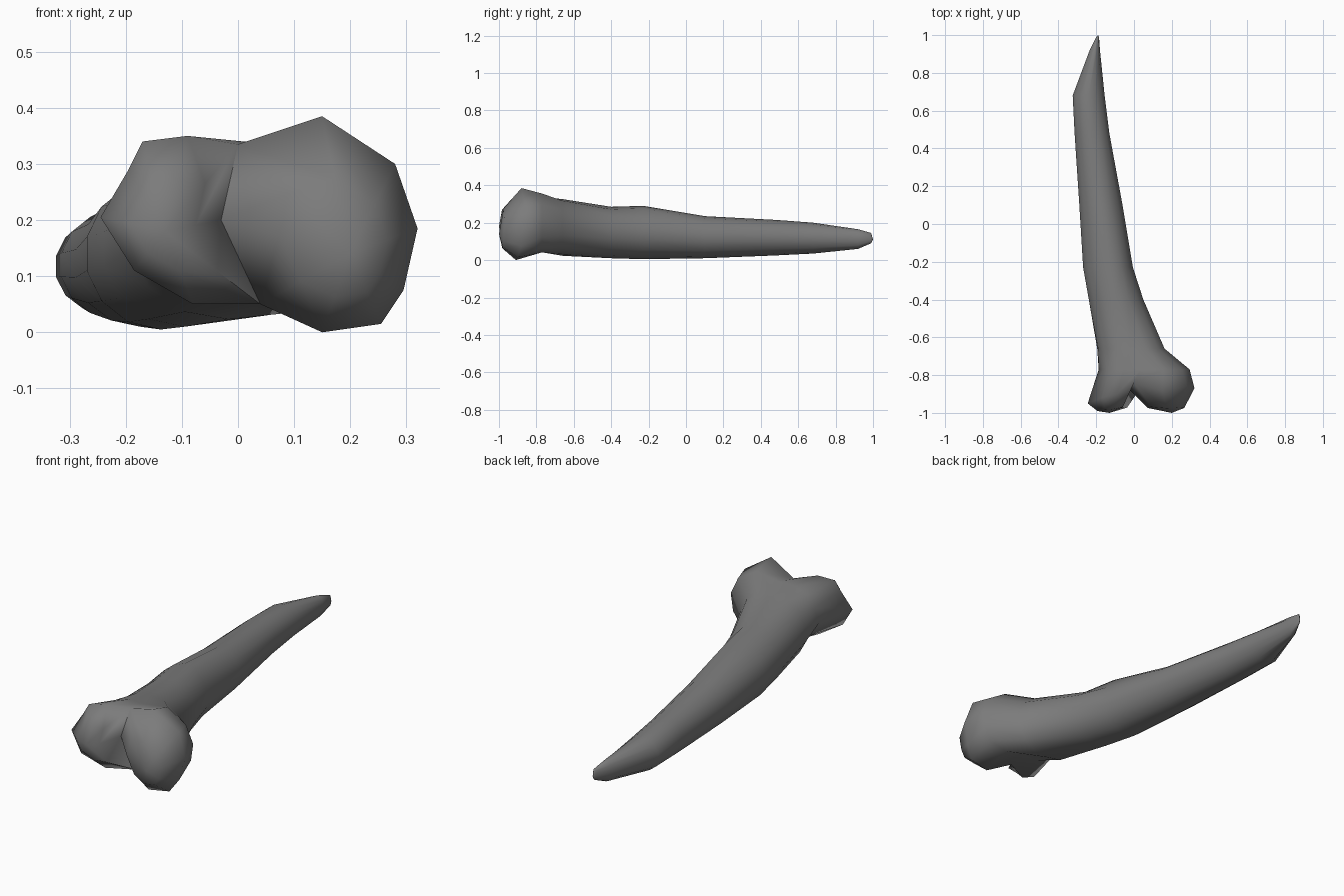
import bpy, bmesh, math
from mathutils import Vector

cube = bpy.data.objects.get("Cube")
if cube:
    bpy.data.objects.remove(cube, do_unlink=True)

grey = bpy.data.materials.new("bone_grey")
grey.use_nodes = True
colour = (0.2, 0.2, 0.2, 1)
grey.diffuse_color = colour
grey.node_tree.nodes["Principled BSDF"].inputs["Base Color"].default_value = colour

# Widest outline of the two-lobed head, clockwise from the top notch
head = [Vector(p) for p in (
    (0, -.84, .335), (.15, -.88, .385), (.28, -.86, .3), (.32, -.87, .185),
    (.295, -.88, .075), (.255, -.9, .015), (.15, -.91, 0), (.04, -.86, .05),
    (-.08, -.92, .05), (-.185, -.96, .11), (-.245, -.95, .205),
    (-.195, -.93, .29), (-.17, -.92, .34), (-.09, -.9, .35))]
SIDES = len(head)

# Shaft sections: y, left, right, bottom, top, blend towards the head outline
sections = [
    (-.77, -.13, .27, .07, .34, .5),
    (-.66, -.19, .145, .02, .325, .1),
    (-.4, -.24, .05, .01, .285, 0),
    (-.23, -.27, -.005, .005, .275, 0),
    (.1, -.29, -.06, .01, .235, 0),
    (.48, -.315, -.13, .025, .215, 0),
    (.68, -.325, -.155, .035, .2, 0),
    (.92, -.235, -.18, .06, .165, 0),
    (.99, -.2, -.185, .09, .145, 0)]

bm = bmesh.new()


def section_ring(y, left, right, bottom, top, blend):
    ring = []
    for i, h in enumerate(head):
        a = math.pi / 2 - math.tau * i / SIDES
        x = (left + right) / 2 + (right - left) / 2 * math.cos(a) * 1.02
        z = (bottom + top) / 2 + (top - bottom) / 2 * math.sin(a)
        p = Vector((x, y, z)).lerp(Vector((h.x, y, h.z)), blend)
        ring.append(bm.verts.new(p))
    return ring


def bridge(a, b):
    n = len(a)
    for i in range(n):
        j = (i + 1) % n
        bm.faces.new((a[i], a[j], b[j], b[i]))


def fan(ring, tip):
    for i, v in enumerate(ring):
        bm.faces.new((v, ring[(i + 1) % len(ring)], tip))


# Shaft, from the head outline back to the splintered tip
front = [bm.verts.new(p) for p in head]
rings = [front] + [section_ring(*s) for s in sections]
for a, b in zip(rings, rings[1:]):
    bridge(a, b)
fan(rings[-1], bm.verts.new((-.19, 1, .11)))

# Raised ridge on the upper side of the shaft
for i in (0, 1):
    rings[4][i].co += Vector((.01, 0, .015))

# Two rounded lobes meeting in a groove
groove = bm.verts.new((-.03, -.87, .2))


def lobe(loop, centre):
    c = Vector(centre)
    inner = []
    for v in loop:
        p = v.co.lerp(c, .45)
        p.y = v.co.y + (c.y - v.co.y) * .8
        inner.append(bm.verts.new(p))
    bridge(loop, inner)
    fan(inner, bm.verts.new(c))


lobe(front[:8] + [groove], (.2, -1, .14))
lobe(front[7:] + [front[0], groove], (-.13, -1, .18))

bmesh.ops.recalc_face_normals(bm, faces=bm.faces)
mesh = bpy.data.meshes.new("bone_shard")
bm.to_mesh(mesh)
bm.free()
mesh.materials.append(grey)
bone = bpy.data.objects.new("bone_shard", mesh)
bpy.context.collection.objects.link(bone)
bpy.context.view_layer.objects.active = bone
bone.select_set(True)
bpy.ops.object.shade_smooth_by_angle(angle=math.radians(60))
